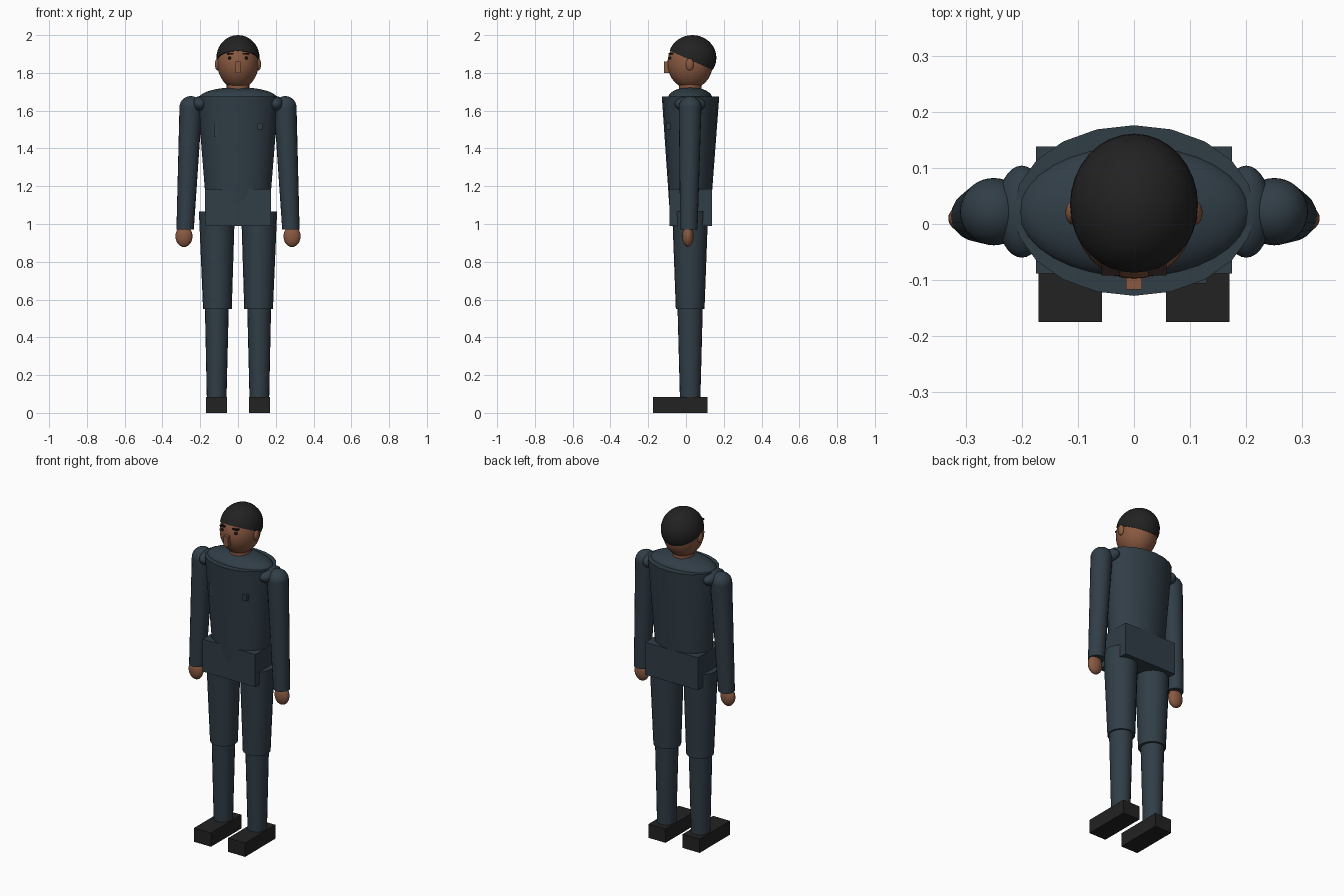
import bpy, bmesh, math
from mathutils import Vector, Matrix

if "Cube" in bpy.data.objects:
    bpy.data.objects.remove(bpy.data.objects["Cube"], do_unlink=True)

MID = 0.022  # depth of the body axis


def material(name, rgb):
    m = bpy.data.materials.new(name)
    m.use_nodes = True
    m.diffuse_color = (*rgb, 1)
    b = next(n for n in m.node_tree.nodes if n.type == 'BSDF_PRINCIPLED')
    b.inputs["Base Color"].default_value = (*rgb, 1)
    b.inputs["Roughness"].default_value = 0.8
    return m


SUIT = material("dark_slate_cloth", (0.030, 0.047, 0.062))
SKIN = material("brown_skin", (0.25, 0.10, 0.052))
BLACK = material("black", (0.016, 0.016, 0.016))
FEATURE = material("dark_brown", (0.012, 0.007, 0.006))


def finish(name, bm, mat, smooth=True):
    bmesh.ops.recalc_face_normals(bm, faces=bm.faces)
    mesh = bpy.data.meshes.new(name)
    bm.to_mesh(mesh)
    bm.free()
    mesh.materials.append(mat)
    ob = bpy.data.objects.new(name, mesh)
    bpy.context.collection.objects.link(ob)
    if smooth:
        bpy.ops.object.select_all(action='DESELECT')
        ob.select_set(True)
        bpy.context.view_layer.objects.active = ob
        bpy.ops.object.shade_smooth_by_angle(angle=math.radians(40))
    return ob


def ball(name, centre, radii, mat, cut=None):
    bm = bmesh.new()
    bmesh.ops.create_uvsphere(bm, u_segments=32, v_segments=20, radius=1)
    bmesh.ops.transform(bm, verts=bm.verts, matrix=Matrix.Translation(centre) @ Matrix.Diagonal((*radii, 1)))
    if cut:
        geom = bm.verts[:] + bm.edges[:] + bm.faces[:]
        res = bmesh.ops.bisect_plane(bm, geom=geom, plane_co=cut[0], plane_no=cut[1], clear_inner=True)
        edges = [e for e in res["geom_cut"] if isinstance(e, bmesh.types.BMEdge)]
        bmesh.ops.edgeloop_fill(bm, edges=edges)
    return finish(name, bm, mat)


def box(name, low, high, mat):
    bm = bmesh.new()
    bmesh.ops.create_cube(bm, size=1)
    low, high = Vector(low), Vector(high)
    for v in bm.verts:
        v.co = [(a + b) / 2 + c * (b - a) for a, b, c in zip(low, high, v.co)]
    return finish(name, bm, mat, False)


def limb(name, bottom, r_bottom, top, r_top, mat, sides=20):
    """Capped tapered tube between two elliptical rings."""
    bm = bmesh.new()
    rings = []
    for c, r in ((bottom, r_bottom), (top, r_top)):
        ring = []
        for i in range(sides):
            a = 2 * math.pi * i / sides + math.pi / 2
            ring.append(bm.verts.new((c[0] + r[0] * math.cos(a), c[1] + r[1] * math.sin(a), c[2])))
        rings.append(ring)
        bm.faces.new(ring)
    for i in range(sides):
        j = (i + 1) % sides
        bm.faces.new((rings[0][i], rings[0][j], rings[1][j], rings[1][i]))
    return finish(name, bm, mat)


# Torso, shoulder dome and hips
limb("torso", (0, MID, 1.09), (0.168, 0.11), (0, 0.024, 1.675), (0.215, 0.152), SUIT)
ball("shoulder_dome", (0, MID, 1.665), (0.207, 0.118, 0.059), SUIT)
box("hips", (-0.175, -0.088, 0.99), (0.175, 0.138, 1.185), SUIT)
box("chest_badge", (0.1, -0.106, 1.5), (0.13, -0.08, 1.535), SUIT)
box("chest_pocket", (-0.125, -0.095, 1.46), (-0.07, -0.075, 1.54), SUIT)

# Neck and head
limb("neck", (0, MID, 1.64), (0.06, 0.06), (0, MID, 1.78), (0.06, 0.06), SKIN)
ball("head", (0, MID, 1.85), (0.109, 0.12, 0.135), SKIN)
ball("hair", (0, 0.034, 1.88), (0.114, 0.127, 0.12), BLACK,
     cut=((0, 0.03, 1.865), (0, 0.45, 1)))
box("nose", (-0.014, -0.117, 1.8), (0.014, -0.085, 1.86), SKIN)

# Paired parts
for side, s in (("left", 1), ("right", -1)):
    # Face
    ball(side + "_ear", (s * 0.109, 0.02, 1.845), (0.013, 0.021, 0.032), SKIN)
    ball(side + "_eye", (s * 0.044, -0.083, 1.878), (0.01, 0.008, 0.008), FEATURE)
    inner, outer = sorted((s * 0.025, s * 0.058))
    box(side + "_eyebrow", (inner, -0.092, 1.897), (outer, -0.07, 1.905), FEATURE)

    # Arm
    ball(side + "_shoulder_joint", (s * 0.2, MID, 1.635), (0.045, 0.082, 0.042), SUIT)
    ball(side + "_shoulder", (s * 0.25, MID, 1.617), (0.06, 0.06, 0.06), SUIT)
    limb(side + "_sleeve", (s * 0.28, 0.015, 0.97), (0.046, 0.046),
         (s * 0.25, MID, 1.617), (0.06, 0.06), SUIT)
    ball(side + "_hand", (s * 0.286, 0.01, 0.935), (0.045, 0.03, 0.057), SKIN)

    # Leg
    limb(side + "_thigh", (s * 0.109, MID, 0.55), (0.076, 0.076),
         (s * 0.112, MID, 1.065), (0.095, 0.095), SUIT)
    limb(side + "_shin", (s * 0.113, MID, 0.07), (0.052, 0.054),
         (s * 0.112, MID, 0.6), (0.064, 0.068), SUIT)
    inner, outer = sorted((s * 0.057, s * 0.17))
    box(side + "_shoe", (inner, -0.175, 0), (outer, 0.113, 0.083), BLACK)
